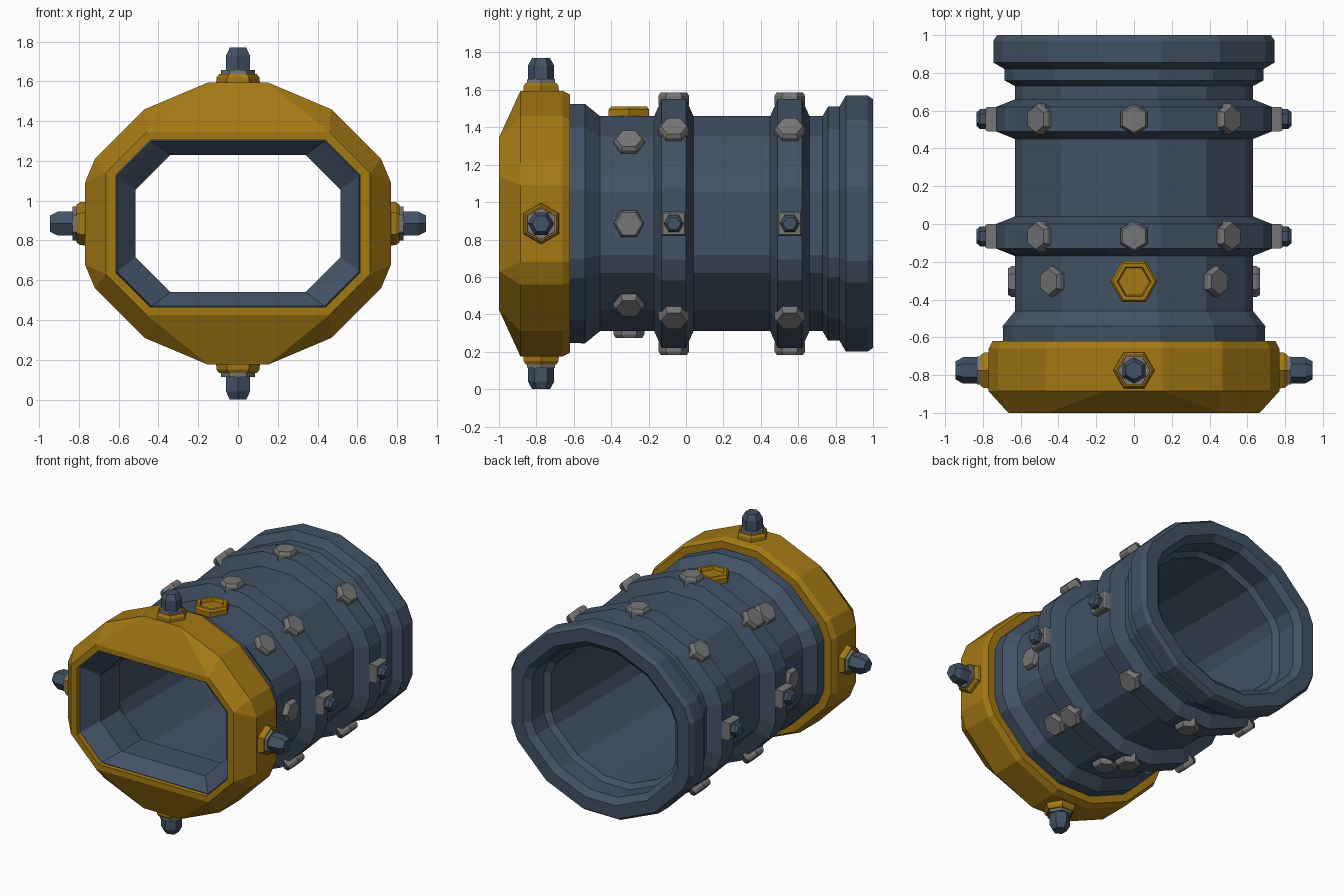
import bpy, bmesh, math
from mathutils import Vector

if "Cube" in bpy.data.objects:
    bpy.data.objects.remove(bpy.data.objects["Cube"], do_unlink=True)

MID = 0.885  # height of the tube axis


def material(name, colour):
    m = bpy.data.materials.new(name)
    m.use_nodes = True
    m.diffuse_color = (*colour, 1)
    m.node_tree.nodes["Principled BSDF"].inputs["Base Color"].default_value = (*colour, 1)
    return m


blue = material("slate_blue", (0.055, 0.085, 0.13))
yellow = material("dark_yellow", (0.37, 0.19, 0.007))
grey = material("bolt_grey", (0.18, 0.18, 0.18))


def loft(name, rings, mat, closed=False):
    """Skin a list of equal-length point rings; cap the ends or join them."""
    bm = bmesh.new()
    vs = [[bm.verts.new(p) for p in ring] for ring in rings]
    n = len(vs[0])
    pairs = list(zip(vs, vs[1:])) + ([(vs[-1], vs[0])] if closed else [])
    for a, b in pairs:
        for i in range(n):
            j = (i + 1) % n
            bm.faces.new((a[i], a[j], b[j], b[i]))
    if not closed:
        bm.faces.new(vs[0])
        bm.faces.new(vs[-1])
    bmesh.ops.remove_doubles(bm, verts=bm.verts, dist=0.0005)
    bmesh.ops.recalc_face_normals(bm, faces=bm.faces)
    me = bpy.data.meshes.new(name)
    bm.to_mesh(me)
    bm.free()
    me.materials.append(mat)
    ob = bpy.data.objects.new(name, me)
    bpy.context.collection.objects.link(ob)
    return ob


def mirrored(quarter, y):
    """Full cross-section from its +x +z quarter."""
    half = quarter + [(-x, z) for x, z in reversed(quarter)]
    full = half + [(x, -z) for x, z in reversed(half)]
    return [(x, y, MID + z) for x, z in full]


def shell(y, rx, rz):
    """Sixteen-sided section with half width rx and half height rz."""
    unit = [(1, 0.29), (0.935, 0.458), (0.61, 0.81), (0.195, 1)]
    return mirrored([(x * rx, z * rz) for x, z in unit], y)


def octagon(y, rx, rz, cut):
    """Eight-sided section, corners doubled so it joins the shell section."""
    side, top = (rx, rz - cut), (rx - cut, rz)
    return mirrored([side, side, top, top], y)


def stack(name, origin, normal, along, profile, mat, sides=6, turn=0.0):
    """Prism of (height, radius) steps standing on a surface."""
    o, n, u = Vector(origin), Vector(normal).normalized(), Vector(along)
    w = n.cross(u)
    angles = [turn + math.tau * i / sides for i in range(sides)]
    rings = [[o + n * h + (u * math.cos(a) + w * math.sin(a)) * r for a in angles]
             for h, r in profile]
    return loft(name, rings, mat)


# Tube: outside front to back, then the bore back to the throat
outer = [(-0.8, 0.69, 0.635), (-0.54, 0.695, 0.64), (-0.46, 0.63, 0.575)]
RIBS = (-0.065, 0.555)
for c in RIBS:
    outer += [(c - 0.105, 0.63, 0.575), (c - 0.065, 0.73, 0.665),
              (c + 0.065, 0.73, 0.665), (c + 0.105, 0.63, 0.575)]
outer += [(0.73, 0.63, 0.575), (0.76, 0.685, 0.625), (0.82, 0.685, 0.625),
          (0.855, 0.745, 0.685), (0.97, 0.745, 0.685), (1.0, 0.725, 0.665)]
bore = [(1.0, 0.63, 0.575), (0.96, 0.585, 0.53), (0.82, 0.585, 0.53),
        (0.79, 0.545, 0.495), (-0.6, 0.545, 0.495)]
throat = [octagon(-0.64, 0.515, 0.345, 0.175), octagon(-0.87, 0.515, 0.345, 0.175),
          octagon(-0.97, 0.61, 0.415, 0.175)]
loft("tube_body", [shell(*s) for s in outer + bore] + throat, blue, closed=True)

# Front collar with octagonal mouth
loft("front_collar", [
    octagon(-0.96, 0.615, 0.42, 0.175), octagon(-1.0, 0.615, 0.42, 0.175),
    octagon(-1.0, 0.665, 0.46, 0.205), shell(-0.885, 0.77, 0.71),
    shell(-0.66, 0.77, 0.71), shell(-0.62, 0.75, 0.69), shell(-0.62, 0.68, 0.625),
], yellow, closed=True)

Y = (0, 1, 0)
DIRECTIONS = {"left": (1, 0, 0), "right": (-1, 0, 0), "top": (0, 0, 1), "bottom": (0, 0, -1)}


def on_surface(d, y, rx, rz):
    return (d[0] * rx, y, MID + d[2] * rz)


# Collar studs: base, washer and tip
for label, d in DIRECTIONS.items():
    o = on_surface(d, -0.775, 0.77, 0.71)
    across = Vector(d).cross(Vector(Y))
    stack(label + "_stud_base", o, d, across, [(-0.03, 0.112), (0.025, 0.108), (0.042, 0.095)], yellow)
    stack(label + "_stud_washer", o, d, across, [(0.03, 0.087), (0.062, 0.085)], grey)
    stack(label + "_stud_tip", o, d, Y, [(0.05, 0.07), (0.135, 0.07), (0.175, 0.048)], blue)

# Hex bolts on the ribs and on the body between collar and front rib
HEX = [(-0.03, 0.082), (0.018, 0.082), (0.037, 0.07)]
rows = [("front_rib", RIBS[0], 0.73, 0.665, 0.495),
        ("rear_rib", RIBS[1], 0.73, 0.665, 0.495),
        ("body", -0.305, 0.63, 0.575, 0.428)]
for row, y, rx, rz, diag in rows:
    for sx in (1, -1):
        for sz in (1, -1):
            tag = ("upper_" if sz > 0 else "lower_") + ("left" if sx > 0 else "right")
            stack(f"{row}_{tag}_bolt", (sx * diag, y, MID + sz * diag), (sx, 0, sz), Y, HEX, grey)
    for label, d in DIRECTIONS.items():
        o = on_surface(d, y, rx, rz)
        if row == "body" and label == "top":
            # Recessed filler cap
            stack("filler_cap", o, d, (1, 0, 0),
                  [(-0.03, 0.125), (0.035, 0.125), (0.05, 0.112), (0.05, 0.09), (0.025, 0.082)], yellow)
        elif row != "body" and label in ("left", "right"):
            # Square side blocks with small hex plugs
            stack(f"{row}_{label}_block", o, d, Y,
                  [(-0.04, 0.092), (0.045, 0.092), (0.057, 0.082)], grey, 4, math.pi / 4)
            stack(f"{row}_{label}_plug", o, d, Y,
                  [(0.04, 0.053), (0.085, 0.053), (0.103, 0.037)], blue)
        else:
            stack(f"{row}_{label}_bolt", o, d, Y, HEX, grey)
